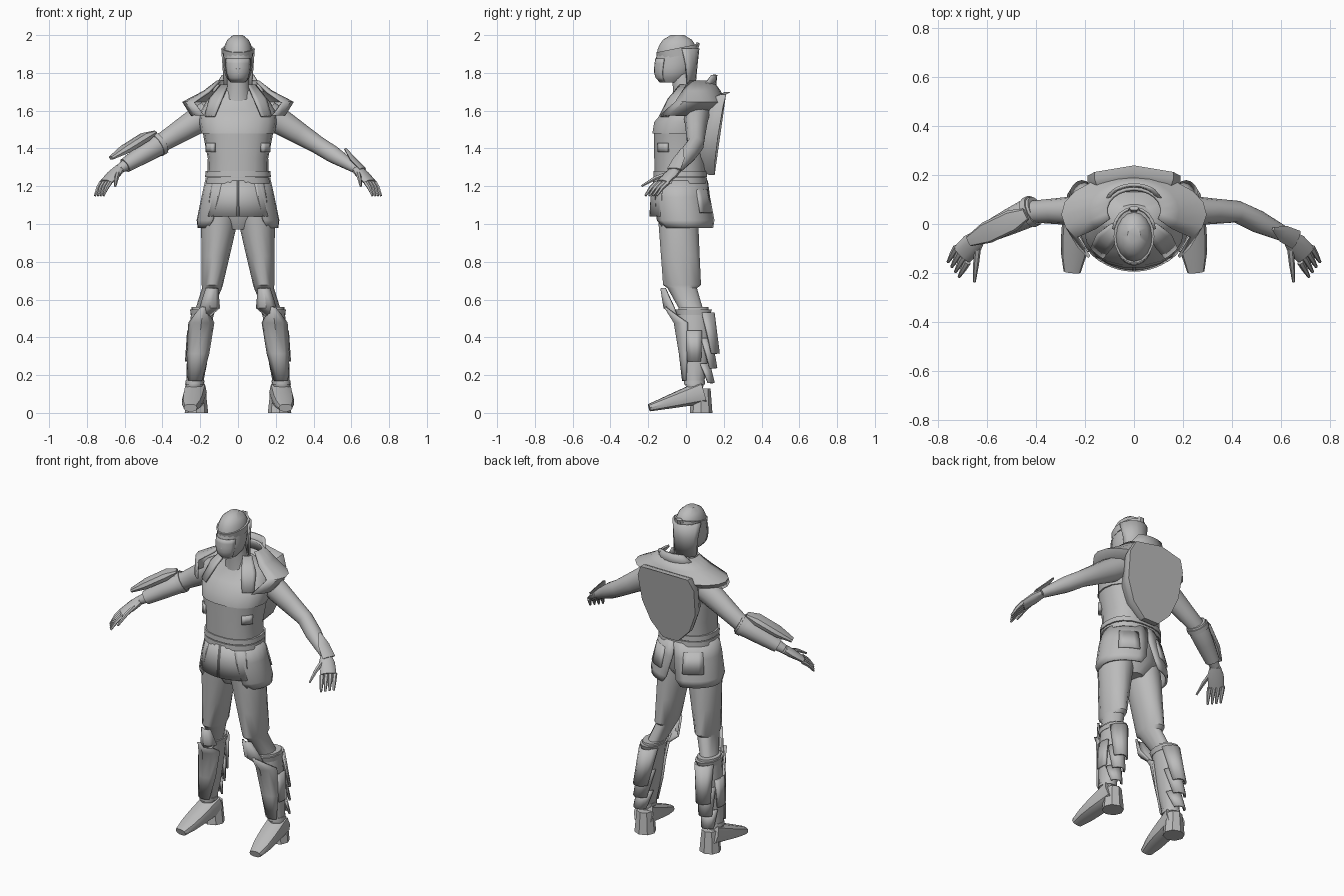
import bpy, bmesh
from math import sin, cos, radians, copysign, pi
from mathutils import Vector

cube = bpy.data.objects.get("Cube")
if cube:
    bpy.data.objects.remove(cube, do_unlink=True)

grey = bpy.data.materials.new("stone_grey")
grey.use_nodes = True
colour = (.5, .5, .5, 1)
grey.diffuse_color = colour
grey.node_tree.nodes["Principled BSDF"].inputs["Base Color"].default_value = colour

UP = Vector((0, 0, 1))
FRONT, BACK, OUTER = -90, 90, 0
SIDES = {"centre": {"": 1}, "left": {"left_": 1}, "right": {"right_": -1},
         "both": {"left_": 1, "right_": -1}}


def skin(name, rings, closed=True, thickness=0, side="centre"):
    """Bridge matching rings of points into a surface on the chosen side or sides."""
    for prefix, flip in SIDES[side].items():
        bm = bmesh.new()
        rows = [[bm.verts.new((x * flip, y, z)) for x, y, z in ring] for ring in rings]
        count = len(rows[0])
        for low, high in zip(rows, rows[1:]):
            for i in range(count if closed else count - 1):
                j = (i + 1) % count
                bm.faces.new((low[i], low[j], high[j], high[i]))
        if closed:
            bm.faces.new(reversed(rows[0]))
            bm.faces.new(rows[-1])
        bmesh.ops.recalc_face_normals(bm, faces=bm.faces[:])
        mesh = bpy.data.meshes.new(prefix + name)
        bm.to_mesh(mesh)
        bm.free()
        mesh.materials.append(grey)
        mesh.shade_smooth()
        mesh.set_sharp_from_angle(angle=radians(38))
        part = bpy.data.objects.new(prefix + name, mesh)
        bpy.context.collection.objects.link(part)
        if thickness:
            solid = part.modifiers.new("Thickness", "SOLIDIFY")
            solid.thickness = thickness
            solid.offset = 0


def oval(corners, power):
    """Unit superellipse; a low power gives squarer corners."""
    turns = [2 * pi * i / corners for i in range(corners)]
    return [(copysign(abs(cos(a)) ** power, cos(a)), copysign(abs(sin(a)) ** power, sin(a)))
            for a in turns]


def loft(name, rings, corners=14, power=1, side="centre"):
    """Level ovals, each given as a centre, half width and half depth."""
    skin(name, [[centre + Vector((c * width, s * depth, 0)) for c, s in oval(corners, power)]
                for centre, width, depth in rings], side=side)


def limb(name, rings, corners=10, power=1, side="centre"):
    """Ovals square to a path, each given as a centre, half width and half height."""
    path = [ring[0] for ring in rings]
    result = []
    for i, (centre, width, height) in enumerate(rings):
        along = path[min(i + 1, len(path) - 1)] - path[max(i - 1, 0)]
        across = along.cross(UP).normalized()
        over = across.cross(along).normalized()
        result.append([centre + across * c * width + over * s * height
                       for c, s in oval(corners, power)])
    skin(name, result, side=side)


def sheet(name, rings, facing, spans, thickness=.012, steps=8, side="centre"):
    """Curved plate of level arcs, each reaching its span to both sides of facing."""
    result = []
    for (centre, width, depth), span in zip(rings, spans):
        turns = [radians(facing + span * (2 * i / steps - 1)) for i in range(steps + 1)]
        result.append([centre + Vector((cos(a) * width, sin(a) * depth, 0)) for a in turns])
    skin(name, result, closed=False, thickness=thickness, side=side)


def core(z, width, depth, y=-.03):
    """Ring on the body's centre line."""
    return Vector((0, y, z)), width, depth


# Landmarks of the left limbs
hip, knee, ankle = Vector((.1, -.04, 1)), Vector((.185, .04, .56)), Vector((.23, .045, .15))
heel, toe = Vector((.225, .09, .11)), Vector((.252, -.195, .027))
shoulder, elbow = Vector((.18, .055, 1.57)), Vector((.42, .05, 1.42))
wrist, knuckles = Vector((.63, -.05, 1.29)), Vector((.7, -.125, 1.22))

# Head: full at the crown, narrowing to a chin that is drawn forward
head_rings = []
for i in range(11):
    t = i / 10
    swell = (1 - abs(1.86 * t - .9) ** 3) ** .5
    head_rings.append(core(1.75 + t / 4, .077 * swell, .105 * swell, -.045 - .035 * (1 - t) ** 2))
loft("head", head_rings, corners=16)
loft("neck", [core(1.64, .08, .07, 0), core(1.72, .06, .06, -.01), core(1.82, .055, .055)])
sheet("face_mask", [(centre, width + .001, depth + .001)
                    for centre, width, depth in head_rings[:6]], FRONT, [55] * 6, thickness=.006)
limb("nose", [core(1.82, .018, .016, -.155), core(1.89, .008, .006, -.151)], corners=6)
sheet("hair", [core(1.93, .084, .095), core(1.84, .082, .085), core(1.73, .078, .065, -.02)],
      BACK, [85, 70, 65])
limb("headband", [core(1.89, .08, .11, -.042), core(1.93, .083, .112, -.05)], corners=18)
limb("headband_knot", [core(1.9, .03, .02, .04), core(1.96, .02, .01, .065)], corners=6)

# Torso, with a chest vest stepping over the corset
loft("corset", [core(1.22, .163, .135), core(1.35, .16, .14), core(1.5, .19, .143)],
     corners=18, power=.85)
loft("chest_vest", [core(1.48, .195, .15), core(1.54, .205, .155, -.015),
                    core(1.6, .2, .14, .02), core(1.66, .16, .095, .035),
                    core(1.71, .08, .065, .015)], corners=18, power=.9)
sheet("side_buckle", [core(z, .182, .155) for z in (1.38, 1.43)], -36, [11, 11],
      thickness=.02, steps=3, side="both")

# Shoulder mantle, lapels and raised collar
sheet("shoulder_mantle", [core(1.755, .11, .085, .055), core(1.7, .18, .13, .05),
                          core(1.645, .29, .155, .04), core(1.575, .245, .155)],
      BACK, [115, 122, 127, 132], steps=14)
sheet("lapel", [core(1.735, .105, .08, .04), core(1.66, .17, .13, .02), core(1.57, .21, .17, 0)],
      -44, [16, 16, 10], steps=4, side="both")
sheet("collar", [core(1.7, .14, .11, .04), core(1.79, .14, .12, .04)], BACK, [75, 35])

# Shield on the back: one outline repeated in layers, leaning in at the foot
half = [(.05, 1.26), (.13, 1.34), (.18, 1.46), (.19, 1.62), (.16, 1.685)]
outline = half + [(0, 1.7)] + [(-x, z) for x, z in reversed(half)]


def shield_layer(scale, depth):
    return [(x * scale, .235 - .18 * (1.68 - z) - .15 * abs(x) - depth,
             1.5 + (z - 1.5) * scale) for x, z in outline]


skin("shield", [shield_layer(.75, .12), shield_layer(.96, .05), shield_layer(1, .03),
                shield_layer(1, 0)])
loft("shield_mount", [core(1.35, .1, .05, .1), core(1.62, .14, .06, .12)], corners=8)

# Hips, belts and split skirt
loft("pelvis", [core(.97, .06, .08), core(1.05, .17, .12), core(1.22, .16, .13)])
for name, z in (("lower_belt", 1.215), ("upper_belt", 1.25)):
    loft(name, [core(z, .174, .144), core(z + .03, .172, .143)], corners=18, power=.85)
sheet("skirt_side", [core(1.23, .168, .14), core(1.14, .188, .152), core(1.02, .213, .167, -.02),
                     core(.98, .208, .155, -.01)], 15, [76, 73, 66, 58], steps=10, side="both")
sheet("skirt_front", [core(1.23, .168, .138), core(1.14, .186, .152), core(1.04, .2, .158)],
      -65, [27, 27, 27], side="both")
sheet("skirt_pocket", [core(1.18, .183, .15), core(1.06, .21, .168, -.02)], 52, [18, 18],
      steps=4, side="both")


def thigh(t):
    return hip.lerp(Vector((.138, -.02, .66)), t)


def shin(t, width, depth):
    """Ring around the lower leg, from knee to ankle."""
    return knee.lerp(ankle, t), width, depth


# Legs and tapering boots
loft("thigh", [(thigh(-.2), .09, .11), (thigh(0), .095, .108), (thigh(.5), .075, .105),
               (thigh(.95), .056, .103), (thigh(1), .053, .08), shin(.1, .045, .06)], side="both")
loft("boot", [shin(t, .06 - .015 * t * t, .08 + .04 * t - .07 * t * t)
              for t in (0, .1, .3, .5, .75, 1, 1.2)], side="both")
loft("boot_cuff", [shin(.1, .062, .09), shin(.03, .067, .1)], side="both")
loft("ankle_band", [shin(t, .05, .056) for t in (.95, 1)], side="both")

# Pointed guards down the front of each leg
sheet("knee_guard", [(thigh(1), .05, .11), (thigh(1.3), .058, .1), shin(.15, .055, .09)],
      FRONT, [35, 60, 25], steps=4, side="both")
sheet("shin_guard", [shin(0, .06, .15), shin(.2, .068, .1), shin(.6, .064, .075),
                     shin(.95, .052, .06)], FRONT, [10, 70, 60, 40], steps=4, side="both")
sheet("outer_shin_plate", [shin(.3, .066, .09), shin(.7, .059, .075)], OUTER, [28, 28],
      steps=3, side="both")

# Overlapping calf plates, each flaring over the next
for i, name in enumerate(("upper", "middle", "lower")):
    end = .6 + .19 * i
    flare = .13 - .014 * i
    sheet(name + "_calf_plate", [shin(.07 + .33 * i, .06 - .003 * i, flare - .025),
                                 shin(end, .062 - .004 * i, flare)],
          BACK, [65, 45], steps=6, side="both")

# Feet: arched from the instep down to the toe, over a heel block
foot_rings = []
for t in (0, .25, .5, .75, 1):
    foot_rings.append((heel.lerp(toe, t), .06 - .025 * t ** 4, .02 + .045 * (1 - t)))
limb("foot", foot_rings, power=.75, side="both")
heel_base = Vector((.22, .08, 0))
loft("heel", [(heel_base, .062, .06), (heel_base + UP * .13, .048, .05)], corners=8, side="both")


def upper_arm(t):
    return shoulder.lerp(elbow, t)


def forearm(t, lift=0):
    return elbow.lerp(wrist, t) + UP * lift


# Arms and hands
limb("arm", [(upper_arm(-.1), .07, .07), (upper_arm(.25), .06, .068), (upper_arm(.6), .052, .058),
             (forearm(0), .045, .048), (forearm(.4), .046, .046), (forearm(.75), .036, .034),
             (forearm(1), .028, .025)], corners=12, side="both")
limb("palm", [(wrist, .03, .026), (wrist.lerp(knuckles, .4), .045, .024), (knuckles, .045, .016)],
     side="both")


def digit(name, root, tip):
    middle = root.lerp(tip, .5) + UP * .008
    limb(name, [(root, .014, .013), (middle, .012, .011), (tip, .006, .006)],
         corners=6, side="both")


across_hand = Vector((.045, .06, 0))
reach = Vector((.035, -.06, -.07))
for i, name in enumerate(("index", "middle", "ring", "little")):
    root = knuckles + across_hand * (i / 3 - .5)
    digit(name + "_finger", root, root + reach)
digit("thumb", wrist.lerp(knuckles, .3) - across_hand / 3, Vector((.65, -.235, 1.2)))

# Right gauntlet with its long arm guard, and left wrist guard
limb("gauntlet", [(forearm(-.1), .055, .055), (forearm(0), .06, .06), (forearm(.4), .053, .051),
                  (forearm(.85), .042, .04)], corners=12, side="right")
limb("gauntlet_rim", [(forearm(t), .064, .064) for t in (-.06, .04)], corners=12, side="right")
limb("arm_guard", [(forearm(.1, .08), .025, .008), (forearm(.35, .085), .045, .026),
                   (forearm(.85, .085), .045, .024), (forearm(1.2, .085), .022, .01)],
     corners=8, power=.6, side="right")
limb("wrist_guard", [(forearm(.7, .07), .008, .006), (forearm(.9, .04), .035, .012),
                     (forearm(1.15, .02), .04, .01)], corners=6, side="left")
